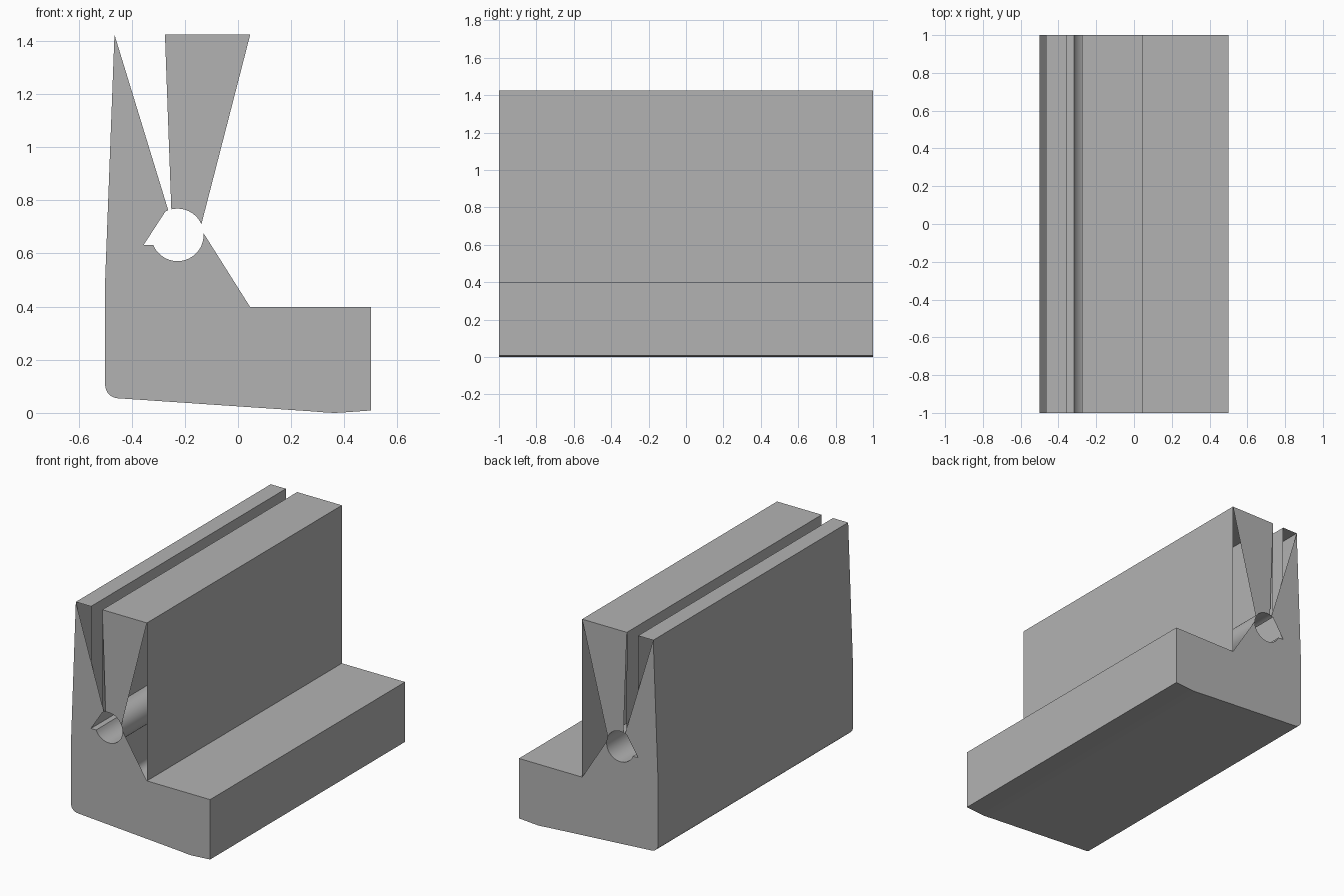
import bpy, bmesh
from math import cos, sin, radians

cube = bpy.data.objects.get("Cube")
if cube:
    bpy.data.objects.remove(cube, do_unlink=True)

HALF = 1.0      # half length along y
TOP = 1.424     # height of strip and block
STEP = 0.398    # height of the low step

grey = bpy.data.materials.new("plain grey")
grey.use_nodes = True
grey.diffuse_color = (0.45, 0.45, 0.45, 1)
grey.node_tree.nodes["Principled BSDF"].inputs["Base Color"].default_value = (0.45, 0.45, 0.45, 1)


def arc(cx, cz, r, start, end, n):
    """Points on an arc in the x-z plane, angles in degrees."""
    steps = [radians(start + (end - start) * i / n) for i in range(n + 1)]
    return [(cx + r * cos(a), cz + r * sin(a)) for a in steps]


def bore(start, end, n):
    return arc(-0.228, 0.67, 0.0988, start, end, n)


def finish(bm, name):
    mesh = bpy.data.meshes.new(name)
    bm.to_mesh(mesh)
    bm.free()
    mesh.materials.append(grey)
    obj = bpy.data.objects.new(name, mesh)
    bpy.context.collection.objects.link(obj)
    bpy.ops.object.select_all(action='DESELECT')
    obj.select_set(True)
    bpy.context.view_layer.objects.active = obj
    bpy.ops.object.shade_smooth_by_angle(angle=radians(30))


def walls(profile, name):
    """Open-ended extrusion of a counter-clockwise closed profile."""
    bm = bmesh.new()
    front = [bm.verts.new((x, -HALF, z)) for x, z in profile]
    back = [bm.verts.new((x, HALF, z)) for x, z in profile]
    for i in range(len(profile)):
        j = (i + 1) % len(profile)
        bm.faces.new((front[i], back[i], back[j], front[j]))
    finish(bm, name)


def end_caps(profile, name):
    """Matching flat faces at the front and back ends."""
    bm = bmesh.new()
    bm.faces.new([bm.verts.new((x, -HALF, z)) for x, z in profile])
    bm.faces.new([bm.verts.new((x, HALF, z)) for x, z in reversed(profile)])
    finish(bm, name)


# Shared stretches of the outline
base_right = [(0.5, 0.009), (0.5, STEP), (0.046, STEP)]
tip = (-0.465, TOP)
notch = (-0.356, 0.631)
back_side = [(-0.5, 0.5)] + arc(-0.45, 0.105, 0.05, 180, 266, 8)
underside = [(0.29, 0.005), (0.33, 0.0015), (0.365, 0.0), (0.4, 0.002)]
bore_floor = bore(363.5, 203, 19)
bore_roof = bore(463.5, 384, 10)
bore_lip = bore(477.5, 463.5, 2)

# Long side walls: step, block, slot, round bore, ledge, strip and underside
walls(base_right + [(0.046, TOP), (-0.275, TOP)]
      + bore_lip + bore_roof[1:] + bore(384, 363.5, 3)[1:] + bore_floor[1:]
      + [notch, (-0.356, TOP), tip] + back_side + underside, "body_walls")

# End faces of the L-shaped body
end_caps(base_right + bore_floor + [notch] + bore_lip[:2] + [tip]
         + back_side + underside, "body_end_faces")

# Tapered end faces of the upper block
end_caps([(0.046, TOP), (-0.275, TOP)] + bore_roof, "block_end_faces")
